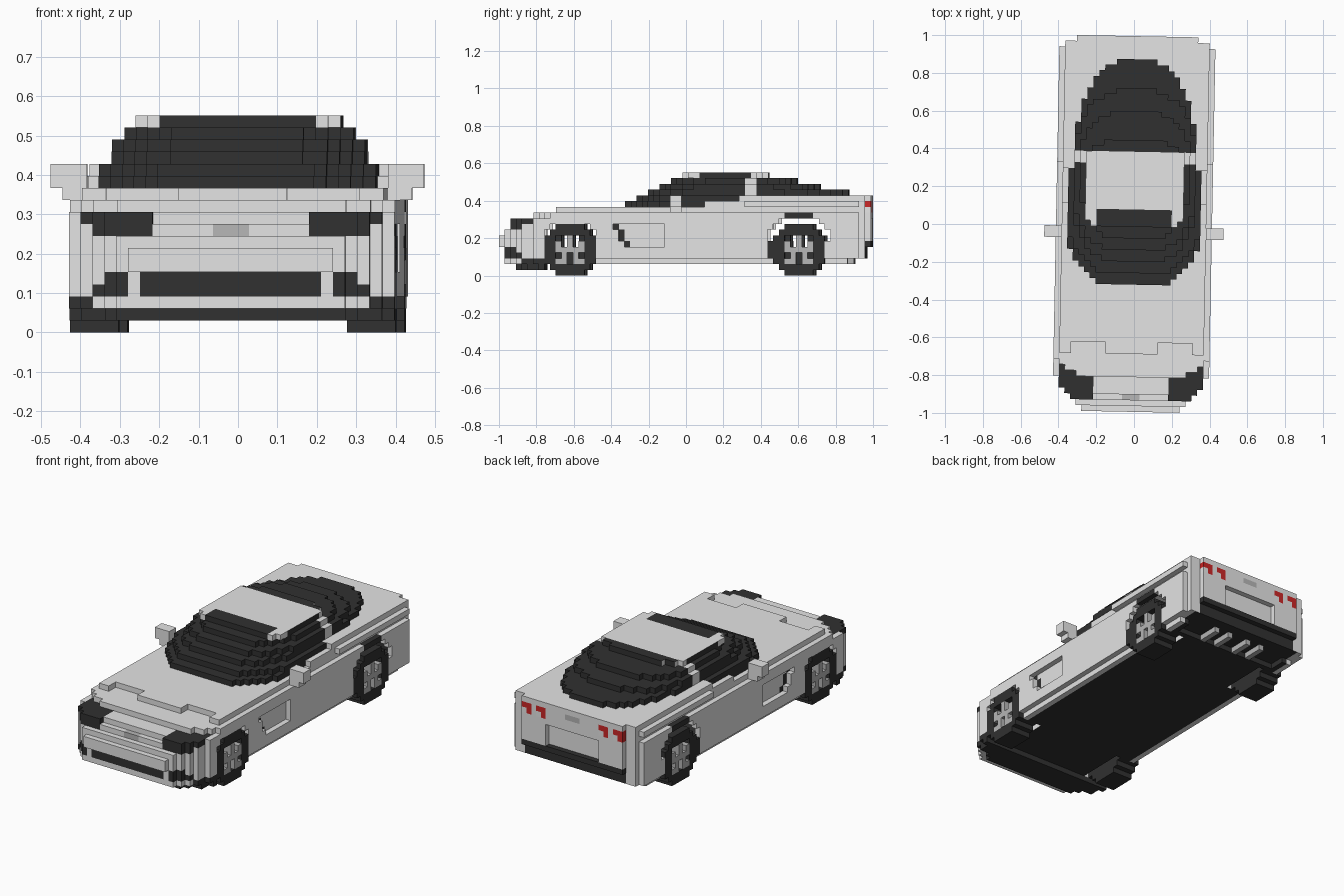
import bpy, bmesh, math
from mathutils import Matrix, Vector

if "Cube" in bpy.data.objects:
    bpy.data.objects.remove(bpy.data.objects["Cube"], do_unlink=True)

V = 0.0306                                # edge of one block
TURN = Matrix.Rotation(-0.0195, 3, "Z")   # the car stands slightly turned


def material(name, r, g, b):
    m = bpy.data.materials.new(name)
    m.use_nodes = True
    m.diffuse_color = (r, g, b, 1)
    m.node_tree.nodes["Principled BSDF"].inputs["Base Color"].default_value = (r, g, b, 1)
    return m


MATS = [material("silver paint", 0.78, 0.78, 0.78),
        material("charcoal", 0.03, 0.03, 0.03),
        material("mid grey", 0.47, 0.47, 0.47),
        material("lamp red", 0.6, 0.02, 0.02),
        material("lamp white", 1, 1, 1)]
PAINT, DARK, GREY, RED, WHITE = range(len(MATS))
DIRS = [(1, 0, 0), (-1, 0, 0), (0, 1, 0), (0, -1, 0), (0, 0, 1), (0, 0, -1)]


def step(c, d):
    return (c[0] + d[0], c[1] + d[1], c[2] + d[2])


def grid(xs, ys, zs):
    return {(i, j, k) for i in xs for j in ys for k in zs}


def shell(cells):
    """Keep only the blocks that touch the outside."""
    return {c for c in cells if any(step(c, d) not in cells for d in DIRS)}


def blocks(name, cells, colour):
    """Skin a set of blocks; colour(i, j, k, direction) gives the material."""
    bm = bmesh.new()
    verts = {}

    def corner(p):
        if p not in verts:
            q = Vector((p[0] - 0.5, p[1] - 0.5, p[2])) * V
            verts[p] = bm.verts.new(TURN @ q)
        return verts[p]

    for c in sorted(cells):
        for d in DIRS:
            if step(c, d) in cells:
                continue
            a = [abs(n) for n in d].index(1)
            u, w = (a + 1) % 3, (a + 2) % 3
            loop = []
            for s, t in ((0, 0), (1, 0), (1, 1), (0, 1)):
                p = list(c)
                p[a] += d[a] > 0
                p[u] += s
                p[w] += t
                loop.append(corner(tuple(p)))
            if d[a] < 0:
                loop.reverse()
            bm.faces.new(loop).material_index = colour(*c, d)
    mesh = bpy.data.meshes.new(name)
    bm.to_mesh(mesh)
    bm.free()
    for m in MATS:
        mesh.materials.append(m)
    ob = bpy.data.objects.new(name, mesh)
    bpy.context.collection.objects.link(ob)


def plain(m):
    return lambda i, j, k, d: m


# Body: rounded nose and stepped bonnet, upright sides, high rear deck
NOSE = {2: -31, 3: -31, 4: -31, 5: -32, 6: -32, 7: -31, 8: -30, 9: -29,
        10: -26, 11: -22, 12: 4, 13: 10}
# axle position, arch radius, highest open row
AXLES = {"front": (-20, 5.2, 8), "rear": (20, 5.9, 9)}


def nose_start(x, k):
    bend = (x / 13) ** 4
    if k == 11:
        return NOSE[k] + (2 if 5 <= x <= 10 else 0)
    if k == 10:
        return NOSE[k] + int(3 * bend)
    first = -30 if k == 9 and x > 6 else NOSE[k]           # lamps sit forward
    return max(first, -32 + int(6.5 * bend))


def scoop_start(k):
    return -((k + 16) // 2)


def in_body(i, j, k):
    x = abs(i)
    half = 12 if k in (2, 11, 13) or (k == 12 and j < 11) else 13
    if k == 2 and j < -24:
        half = 13
    tail = 28 if k == 2 else 32 if x < 11 else 31 if x < 13 else 30
    if x > half or not nose_start(x, k) <= j <= tail:
        return False
    if k == 2 and j > 25 and x < 11:                       # raised tail floor
        return False
    if x == 13 and 5 <= k <= 8 and scoop_start(k) <= j <= -4:   # door scoop
        return False
    if j == 32 and x < 6 and 6 <= k <= 9:                  # plate recess
        return False
    return not (j == 32 and x < 11 and k in (3, 4))        # rear valance


def in_arch(i, j, k):
    """Opening that hugs the tyre, with a gap over its shoulders."""
    return abs(i) > 8 and any(
        k <= top and math.hypot(j - y, k - 4) < (r if k > 5 else 4.7)
        for y, r, top in AXLES.values())


def tail_lamp(i, k):
    """Lamp colour: two-by-two clusters with one white block each."""
    if i in (10, 7, -6, -9):
        return RED if k == 12 else WHITE
    return RED if i in (9, 6, -7, -10) else PAINT


def body_colour(i, j, k, d):
    x = abs(i)
    if j <= -24:
        if k in (8, 9) and 7 <= x <= k + 3:                # headlamps
            return DARK
        if k in (3, 4) and (x < 8 or 9 <= x <= 14 - k):    # grille, intakes
            return DARK
        if k == 2 and x > 11:
            return DARK
        if k == 8 and x < 2 and j < -28:                   # nose badge
            return GREY
    if j >= 31:
        if k in (3, 4, 5) and x < 11:                      # rear valance
            return DARK
        if k == 12 and x < 2 and d[1] > 0:                 # tail badge
            return GREY
        if k in (11, 12) and d[2] == 0:
            return tail_lamp(i, k)
    if x < 12 and (k == 2 and -29 < j < 29 and (d[2] or j > 24)
                   or k == 3 and j > 25 and d[2]):
        return DARK                                        # floor
    if x == 13 and (k == 10 and abs(j - 20) < 3 or j == 15 and 2 < k < 6):
        return DARK                                        # rear arch lip
    if x == 12 and 5 <= k <= 8 and j == scoop_start(k):    # scoop mouth
        return DARK
    return PAINT


solid = {c for c in grid(range(-13, 14), range(-32, 33), range(2, 14)) if in_body(*c)}
blocks("body_shell", {c for c in shell(solid) if not in_arch(*c)}, body_colour)

# Front splitter under the nose
splitter = {c for c in grid(range(-13, 14), range(-29, -24), [1])
            if c[1] >= -29 + int(4 * (abs(c[0]) / 13) ** 4)}
blocks("front_splitter", splitter, plain(DARK))

# Cabin: arched windscreen, side glass, fastback rear window, painted roof
HALF = {12: 11, 13: 11, 14: 10, 15: 10, 16: 9, 17: 8}
REAR = {12: 10, 13: 10, 14: 28.5, 15: 23.5, 16: 19.5, 17: 14.5}


def in_cabin(i, j, k):
    x, w = abs(i), HALF[k]
    if x > w:
        return False
    bow = 6 if k < 17 else 1
    front = 2 * (k - 12) - 10 + int(bow * (x / w) ** 4 + 0.4)
    back = REAR[k]
    if back > 12:
        back = 12 + (back - 12) * math.sqrt(1 - (x / (w + 0.5)) ** 2.5)
    return front <= j <= back


def cabin_colour(i, j, k, d):
    if k == 17:
        if d[0]:                                           # edge above side glass
            return DARK if 3 <= j <= 11 else PAINT
        return PAINT if j <= 12 and (abs(i) > 6 or j >= 3) else DARK
    return PAINT if j in (11, 12) and k > 13 else DARK     # rear pillars


cabin = {c for c in grid(range(-11, 12), range(-10, 30), range(12, 18)) if in_cabin(*c)}
blocks("cabin", shell(cabin), cabin_colour)

# Wheels: stepped tyre, five grey spokes and open slots beside the top one
SPOKES = {(0, 0), (0, 1), (0, 2), (1, 0), (2, 0), (2, 1), (1, -1), (1, -2), (2, -2)}
SLOTS = {(1, 1), (1, 2)}


def wheel(name, side, axle):
    cells = set()
    for x, j, k in grid(range(10, 14), range(-4, 5), range(-4, 5)):
        r = math.hypot(j, k)
        spot = (abs(j), k)
        if r < 4.7 and spot not in SLOTS and (r > 2.9 or spot in SPOKES or x < 12):
            cells.add((side * x, axle + j, 4 + k))

    def colour(i, j, k, d):
        return GREY if abs(i) > 11 and (abs(j - axle), k - 4) in SPOKES else DARK

    blocks(name, cells, colour)


for side, word in ((1, "left"), (-1, "right")):
    for end, (axle, _, _) in AXLES.items():
        wheel(f"{end}_{word}_wheel", side, axle)
    # Door mirror with its arm
    mirror = grid((13, 14, 15), (-2, -1), (12, 13)) | grid((12, 13, 14), (-2, -1), (11,))
    blocks(f"{word}_mirror", {(side * i, j, k) for i, j, k in mirror}, plain(PAINT))
    # Twin exhaust pipes
    for n, x in enumerate((2, 5)):
        pipe = grid((side * x,), range(26, 30), (2,))
        blocks(f"{word}_exhaust_{n + 1}", pipe, plain(GREY))
